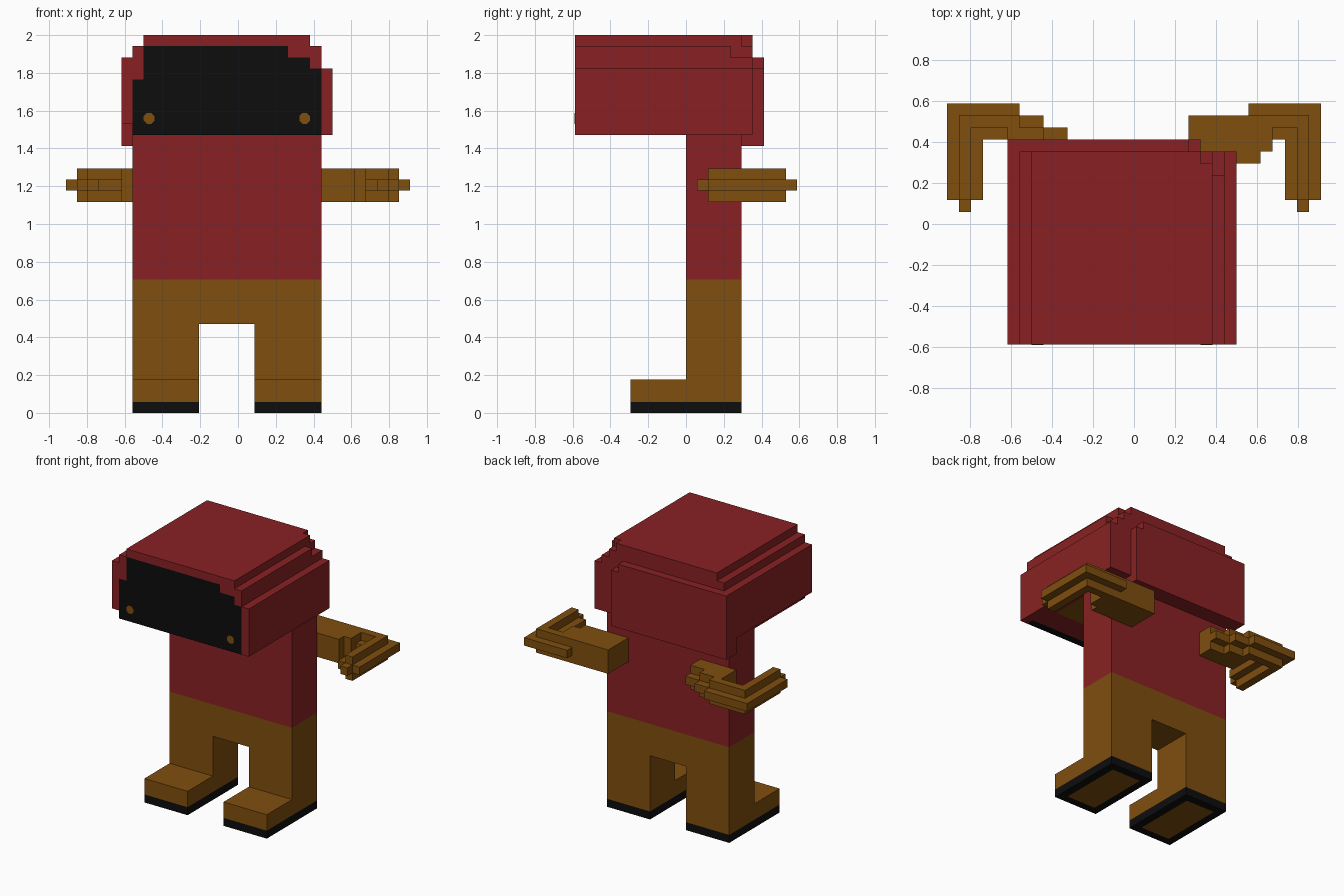
import bpy, bmesh
from mathutils import Vector
from math import cos, sin, pi

if "Cube" in bpy.data.objects:
    bpy.data.objects.remove(bpy.data.objects["Cube"])

V = 1 / 17                      # size of one block; the model is 34 blocks tall


def material(name, rgb):
    m = bpy.data.materials.new(name)
    m.diffuse_color = (*rgb, 1)
    m.use_nodes = True
    m.node_tree.nodes["Principled BSDF"].inputs["Base Color"].default_value = m.diffuse_color
    return m


MATS = [material("red cloth", (0.25, 0.0155, 0.017)),
        material("brown skin", (0.212, 0.077, 0.0045)),
        material("black", (0.004, 0.004, 0.004))]
RED, BROWN, BLACK = range(3)
parts = {}                      # part name -> {cell: colour}


def box(part, colour, x0, x1, y0, y1, z0, z1):
    """Fill a box of cells, in block units (x is shifted by half a block)."""
    cells = parts.setdefault(part, {})
    for x in range(x0, x1):
        for y in range(y0, y1):
            for z in range(z0, z1):
                cells[x, y, z] = colour


# Legs with feet and a black rim round each sole
for name, x in (("left_leg", -9), ("right_leg", 2)):
    box(name, BROWN, x, x + 6, 0, 5, 0, 8)
    box(name, BROWN, x, x + 6, -5, 0, 0, 3)
    box(name, BLACK, x, x + 6, -5, 5, 0, 1)
    box(name, BROWN, x + 1, x + 5, -4, 4, 0, 1)

# Hips and shirt
box("hips", BROWN, -9, 8, 0, 5, 8, 12)
box("shirt", RED, -9, 8, 0, 5, 12, 25)

# Hood, layer by layer
for b in ((-10, 6, 5, 7, 24, 25),
          (-9, 9, -10, 6, 25, 31), (-10, -9, -10, 5, 26, 31),
          (-10, 6, 5, 7, 25, 31),
          (-10, 8, -10, 6, 31, 32), (-10, 5, 6, 7, 31, 32),
          (-9, 8, -10, 4, 32, 33), (-9, 7, 4, 6, 32, 33),
          (-8, 7, -10, 5, 33, 34), (-8, 6, 5, 6, 33, 34)):
    box("hood", RED, *b)
box("hood", BROWN, -8, 7, -6, 5, 25, 26)        # chin inside the hood

# Black face opening, one block deep
for x0, x1, z0, z1 in ((-9, 8, 25, 30), (-8, 8, 30, 31),
                       (-8, 7, 31, 32), (-8, 5, 32, 33)):
    box("hood", BLACK, x0, x1, -10, -9, z0, z1)


# Forearms: cross-shaped section, mirrored
def forearm(name, flip):
    for x0, x1, y0, y1, z0, z1 in ((-15, -12, 2, 10, 20, 21),
                                   (-14, -13, 1, 2, 20, 21),
                                   (-14, -13, 2, 9, 19, 22),
                                   (-12, -9, 7, 10, 20, 21),
                                   (-13, -9, 8, 9, 19, 22)):
        if flip:
            x0, x1 = 1 - x1, 1 - x0
        box(name, BROWN, x0, x1, y0, y1, z0, z1)


forearm("left_arm", False)
forearm("right_arm", True)

# Stepped upper arms, different on each side
for b in ((-10, -7, 5, 8, 19, 22), (-9, -7, 8, 9, 20, 21),
          (-7, -5, 5, 7, 19, 22), (-7, -5, 7, 8, 20, 21)):
    box("left_arm", BROWN, *b)
for b in ((5, 10, 5, 9, 19, 22), (10, 11, 5, 9, 19, 22),
          (11, 12, 6, 9, 19, 22), (10, 12, 9, 10, 20, 21)):
    box("right_arm", BROWN, *b)


def add_object(name, bm):
    mesh = bpy.data.meshes.new(name)
    bm.to_mesh(mesh)
    bm.free()
    for m in MATS:
        mesh.materials.append(m)
    obj = bpy.data.objects.new(name, mesh)
    bpy.context.collection.objects.link(obj)
    return obj


# Turn the cells of each part into outer faces only, then join flat areas
solid = set().union(*parts.values())
for name, cells in parts.items():
    bm = bmesh.new()
    for cell, colour in cells.items():
        for axis in range(3):
            for side in (0, 1):
                near = list(cell)
                near[axis] += 2 * side - 1
                if tuple(near) in solid:
                    continue
                corners = []
                for p, q in ((0, 0), (1, 0), (1, 1), (0, 1)):
                    c = Vector(cell)
                    c[axis] += side
                    c[(axis + 1) % 3] += p
                    c[(axis + 2) % 3] += q
                    corners.append(bm.verts.new((c - Vector((0.5, 0, 0))) * V))
                face = bm.faces.new(corners if side else corners[::-1])
                face.material_index = colour
    bmesh.ops.remove_doubles(bm, verts=bm.verts, dist=V / 100)
    bmesh.ops.dissolve_limit(bm, angle_limit=0.01, verts=bm.verts,
                             edges=bm.edges, delimit={'MATERIAL'})
    add_object(name, bm)

# Eyes: thin eight-sided plates on the face
for name, x in (("left_eye", -8), ("right_eye", 6)):
    bm = bmesh.new()
    ring = [bm.verts.new((x * V + 0.031 * cos(a), -10 * V - 0.002,
                          26.5 * V + 0.031 * sin(a)))
            for a in (pi / 8 + i * pi / 4 for i in range(8))]
    face = bm.faces.new(ring)
    out = bmesh.ops.extrude_face_region(bm, geom=[face])
    for v in out["geom"]:
        if isinstance(v, bmesh.types.BMVert):
            v.co.y += 0.002
    bmesh.ops.recalc_face_normals(bm, faces=bm.faces)
    for f in bm.faces:
        f.material_index = BROWN
    add_object(name, bm)
